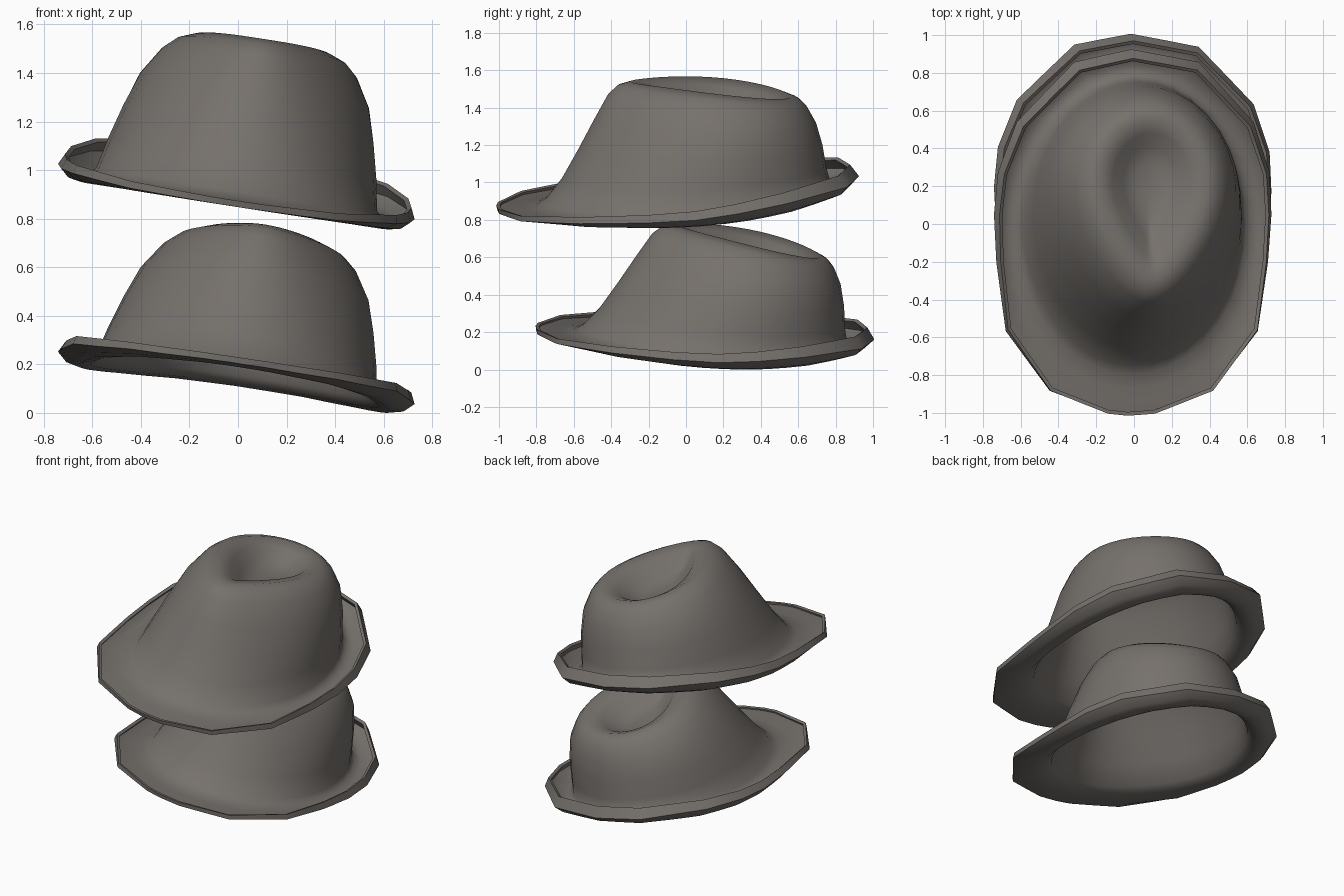
import bpy, bmesh, math
from mathutils import Matrix, Vector

if "Cube" in bpy.data.objects:
    bpy.data.objects.remove(bpy.data.objects["Cube"])

felt = bpy.data.materials.new("warm_grey_felt")
felt.use_nodes = True
COLOR = (0.18, 0.164, 0.15, 1)
felt.diffuse_color = COLOR
felt.node_tree.nodes["Principled BSDF"].inputs["Base Color"].default_value = COLOR

N = 36
ROLL = 0.155
SHIFT = 0.18
# Right half of the brim outline, from front to back: x, y, z
HALF = [(-.02, -.995, .865), (.12, -.985, .865), (.42, -.87, .87), (.65, -.56, .89),
        (.70, -.2, .90), (.715, .05, .915), (.70, .27, .945), (.61, .53, .985),
        (.32, .84, 1.025), (-.03, .905, 1.03)]
EDGE = [Vector(p) for p in HALF]
EDGE += [Vector((-p.x, p.y, p.z)) for p in EDGE[-2:0:-1]]

# Crown rings: half width, front y, back y, front z, back z, front pinch, side bulge
CROWN = [(.56, -.665, .75, 1.02, 1.08, .06, 0),
         (.535, -.575, .73, 1.18, 1.20, .15, 0),
         (.50, -.49, .695, 1.34, 1.32, .25, 0),
         (.435, -.415, .65, 1.475, 1.40, .36, .01),
         (.385, -.365, .61, 1.52, 1.44, .43, .015),
         (.32, -.30, .56, 1.54, 1.46, .5, .02),
         (.235, -.20, .48, 1.52, 1.435, .62, .01),
         (.16, -.10, .41, 1.44, 1.39, .68, 0),
         (.075, .05, .32, 1.39, 1.37, .5, 0)]


def ellipse(hx, yf, yb, zf, zb, pinch, bulge):
    ring = []
    for i in range(N):
        t = math.tau * i / N
        back = (1 - math.cos(t)) / 2
        ring.append(Vector((hx * math.sin(t) * (1 - pinch * (1 - back) ** 2),
                            yf + (yb - yf) * back,
                            zf + (zb - zf) * back + bulge * math.sin(t) ** 2)))
    return ring


def trough(y):
    """Height of the lowest line of the brim."""
    return .872 + .1 * max(0, (y + .3) / 1.05) ** 2


def hat_rings():
    edge = []
    for i in range(N):
        a, b = EDGE[i // 2], EDGE[(i // 2 + 1) % len(EDGE)]
        edge.append(a.lerp(b, (i % 2) / 2))
    base = ellipse(.578, -.75, .768, 0, 0, 0, 0)
    for p in base:
        p.z = trough(p.y) + .04
    # Rolled lip, strongest at the back
    lip = []
    for e in edge:
        back = (e.y + 1) / 2
        inward = 1 - .05 * back
        lip.append(Vector((e.x * inward, e.y * inward, e.z + .01 + .04 * back)))
    rings = [lip, edge]
    # Brim dips between its curled edge and the crown
    for f, lift in ((.2, .3), (.5, 0), (.8, 0)):
        ring = []
        for e, b in zip(edge, base):
            p = e.lerp(b, f)
            low = trough(p.y) + (.012 if f > .7 else 0)
            p.z = low + (e.z - low) * lift
            ring.append(p)
        rings.append(ring)
    return rings + [base] + [ellipse(*r) for r in CROWN]


def lean(p):
    """Tip the hat to one side."""
    return Vector((p.x + SHIFT * (p.z - .95), p.y, p.z - ROLL * p.x))


def make_hat(name, matrix):
    bm = bmesh.new()
    loops = [[bm.verts.new(matrix @ lean(p)) for p in ring] for ring in hat_rings()]
    for low, high in zip(loops, loops[1:]):
        for i in range(N):
            j = (i + 1) % N
            bm.faces.new((low[i], low[j], high[j], high[i]))
    # Floor of the crown dent
    middle = bm.verts.new(sum((v.co for v in loops[-1]), Vector()) / N)
    for i in range(N):
        bm.faces.new((loops[-1][i], loops[-1][(i + 1) % N], middle))
    mesh = bpy.data.meshes.new(name)
    bm.to_mesh(mesh)
    bm.free()
    mesh.materials.append(felt)
    hat = bpy.data.objects.new(name, mesh)
    bpy.context.collection.objects.link(hat)
    bpy.ops.object.select_all(action='DESELECT')
    hat.select_set(True)
    bpy.context.view_layer.objects.active = hat
    # Felt thickness
    wall = hat.modifiers.new("felt_thickness", 'SOLIDIFY')
    wall.thickness = .02
    wall.offset = -1
    bpy.ops.object.modifier_apply(modifier=wall.name)
    bpy.ops.object.shade_smooth_by_angle(angle=math.radians(60))
    return hat


make_hat("upper_hat", Matrix.Identity(4))

# Lower hat is a little shorter and tipped back
tip = Vector((0, -1, .87))
place = (Matrix.Translation((0, -.79, .23)) @ Matrix.Rotation(math.radians(-7), 4, 'X')
         @ Matrix.Diagonal((1, .93, .95, 1)) @ Matrix.Translation(-tip))
lower = make_hat("lower_hat", place)
floor = min(v.co.z for v in lower.data.vertices)
lower.data.transform(Matrix.Translation((0, 0, -floor)))
